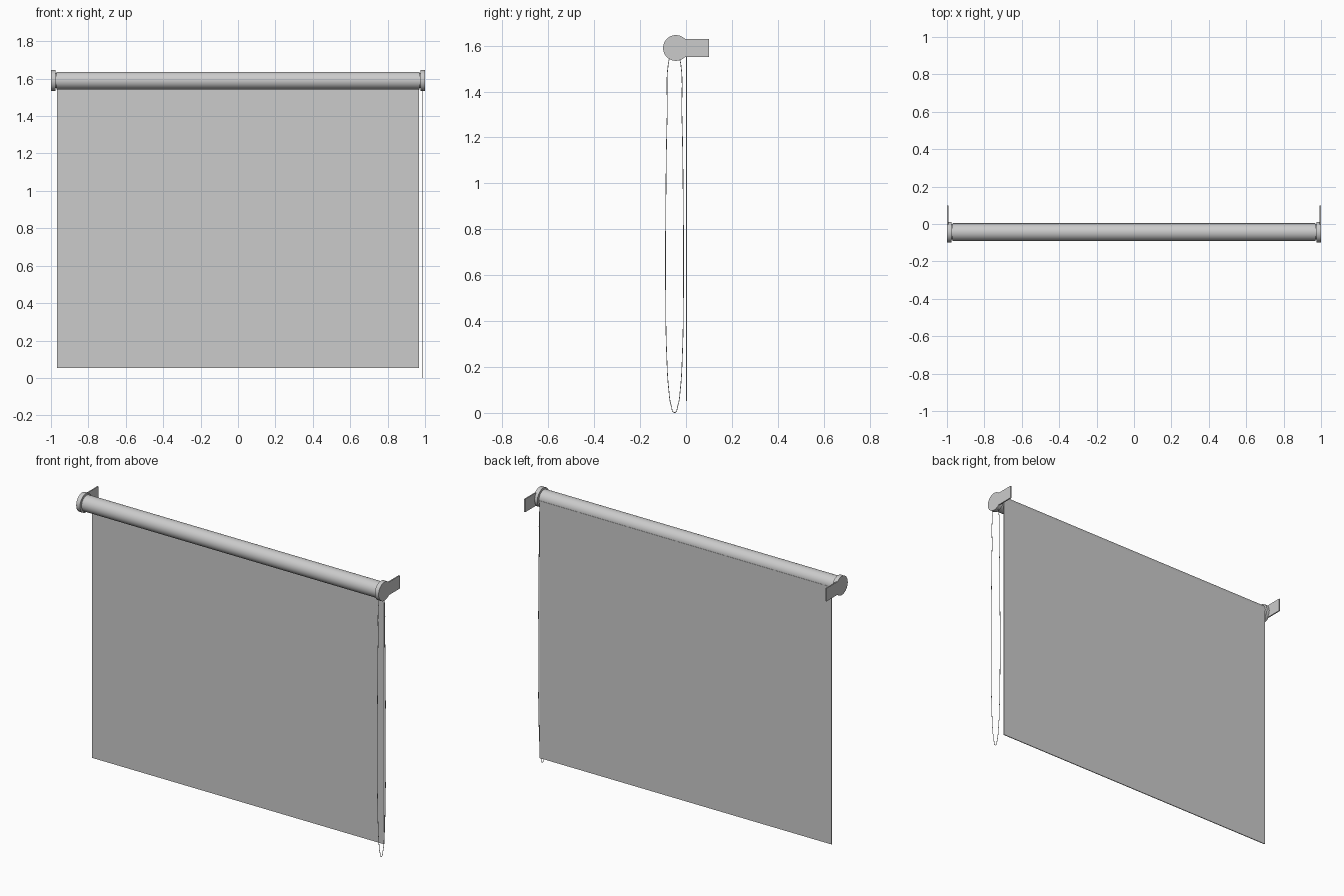
import bpy, bmesh
from math import pi, sin, cos, asin

if "Cube" in bpy.data.objects:
    bpy.data.objects.remove(bpy.data.objects["Cube"])

YC, ZC, R_DISC, R_ROLL = -0.044, 1.59, 0.056, 0.047


def smooth(ob):
    bpy.ops.object.select_all(action='DESELECT')
    ob.select_set(True)
    bpy.context.view_layer.objects.active = ob
    bpy.ops.object.shade_smooth_by_angle(angle=0.6)


def rod(name, x0, x1, r):
    bpy.ops.mesh.primitive_cylinder_add(vertices=64, radius=r, depth=x1 - x0,
                                        location=((x0 + x1) / 2, YC, ZC),
                                        rotation=(0, pi / 2, 0))
    ob = bpy.context.object
    ob.name = name
    smooth(ob)
    return ob


def extrude_x(name, outline, x0, x1):
    bm = bmesh.new()
    face = bm.faces.new([bm.verts.new((x0, y, z)) for y, z in outline])
    ext = bmesh.ops.extrude_face_region(bm, geom=[face])
    bmesh.ops.translate(bm, vec=(x1 - x0, 0, 0),
                        verts=[v for v in ext['geom'] if isinstance(v, bmesh.types.BMVert)])
    bmesh.ops.recalc_face_normals(bm, faces=bm.faces[:])
    me = bpy.data.meshes.new(name)
    bm.to_mesh(me)
    bm.free()
    ob = bpy.data.objects.new(name, me)
    bpy.context.collection.objects.link(ob)
    smooth(ob)
    return ob


# Rolled fabric tube and its narrower core
rod("roller", -0.971, 0.971, R_ROLL)
rod("roller_core", -0.98, 0.98, 0.04)

# Hanging sheet, tangent to the back of the roller
bpy.ops.mesh.primitive_cube_add(size=1, location=(0, 0.002, (0.052 + ZC) / 2))
sheet = bpy.context.object
sheet.name = "shade_sheet"
sheet.scale = (1.934, 0.005, ZC - 0.052)

# Keyhole-shaped wall brackets with round end caps
half = 0.039
a0 = asin(half / R_DISC)
outline = [(0.1, ZC - half), (0.1, ZC + half)]
for i in range(49):
    a = a0 + (2 * pi - 2 * a0) * i / 48
    outline.append((YC + R_DISC * cos(a), ZC + R_DISC * sin(a)))
for side, s in (("left", -1), ("right", 1)):
    extrude_x(side + "_bracket", outline, s * 0.993, s * 1.0)
    rod(side + "_end_cap", min(s * 0.975, s * 0.9935), max(s * 0.975, s * 0.9935), R_DISC)

# Pull cord: closed loop hanging from the right cap (half width, height)
prof = [(0.014, 0.03), (0.025, 0.1), (0.034, 0.25), (0.039, 0.55), (0.038, 0.9),
        (0.032, 1.3), (0.022, 1.55)]
pts = ([(0, 0.0015)] + prof + [(0, 1.61)] + [(-w, z) for w, z in reversed(prof)])
cu = bpy.data.curves.new("pull_cord", 'CURVE')
cu.dimensions = '3D'
cu.bevel_depth = 0.0015
cu.bevel_resolution = 2
sp = cu.splines.new('BEZIER')
sp.bezier_points.add(len(pts) - 1)
for p, (w, z) in zip(sp.bezier_points, pts):
    p.co = (0.984, -0.05 + w, z)
    p.handle_left_type = p.handle_right_type = 'AUTO'
sp.use_cyclic_u = True
sp.resolution_u = 8
bpy.context.collection.objects.link(bpy.data.objects.new("pull_cord", cu))
